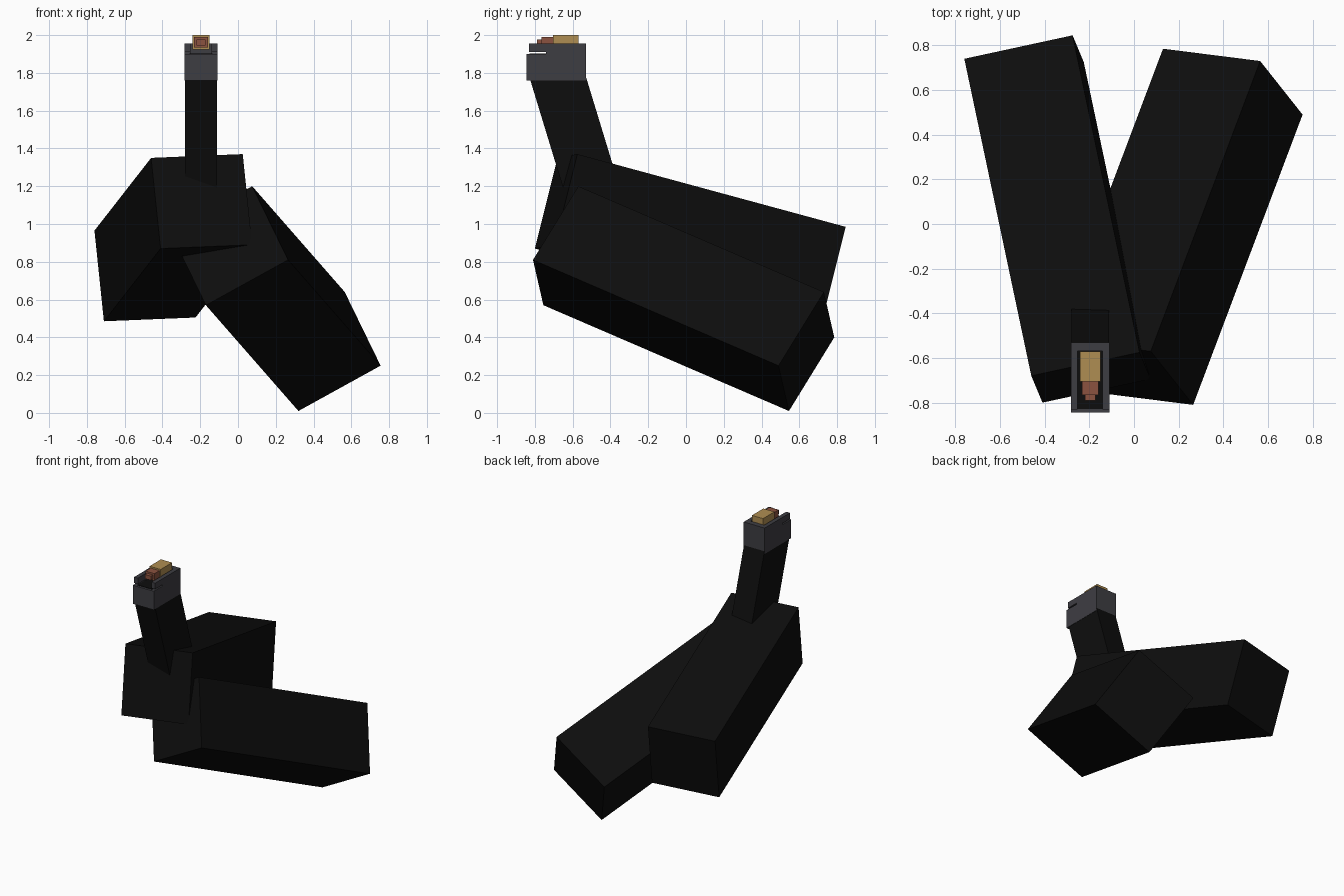
import bpy
from mathutils import Vector

if "Cube" in bpy.data.objects:
    bpy.data.objects.remove(bpy.data.objects["Cube"])


def material(name, rgb):
    m = bpy.data.materials.new(name)
    m.diffuse_color = (*rgb, 1)
    m.use_nodes = True
    m.node_tree.nodes["Principled BSDF"].inputs["Base Color"].default_value = m.diffuse_color
    return m


BLACK = material("matte black", (0.004, 0.004, 0.004))
GREY = material("dark steel", (0.048, 0.047, 0.055))
GOLD = material("brass", (0.43, 0.27, 0.085))
COPPER = material("copper", (0.26, 0.085, 0.05))


def slanted_box(name, corner, u, v, w, mat):
    """Box spanned from one corner by three edge vectors."""
    c, u, v, w = map(Vector, (corner, u, v, w))
    if u.cross(v).dot(w) < 0:
        u, v = v, u
    base = [c, c + u, c + u + v, c + v]
    verts = base + [p + w for p in base]
    faces = [(3, 2, 1, 0), (4, 5, 6, 7)]
    faces += [(i, (i + 1) % 4, (i + 1) % 4 + 4, i + 4) for i in range(4)]
    me = bpy.data.meshes.new(name)
    me.from_pydata(verts, [], faces)
    me.materials.append(mat)
    ob = bpy.data.objects.new(name, me)
    bpy.context.collection.objects.link(ob)
    return ob


def block(name, x, y, z, mat):
    """Upright box from (min, max) ranges."""
    return slanted_box(name, (x[0], y[0], z[0]), (x[1] - x[0], 0, 0),
                       (0, y[1] - y[0], 0), (0, 0, z[1] - z[0]), mat)


# Two long crossing bars, half a unit square in section
slanted_box("left_bar", (-0.46, -0.68, 1.35), (0.485, 0.105, 0.02),
            (0.05, -0.12, -0.48), (-0.30, 1.42, -0.385), BLACK)
slanted_box("right_bar", (0.075, -0.57, 1.20), (0.19, -0.24, -0.39),
            (-0.435, 0.055, -0.24), (0.49, 1.30, -0.56), BLACK)

# Leaning neck, sunk into the left bar and the head
slanted_box("neck", (-0.281, -0.638, 1.15), (0.17, 0, 0), (0, 0.30, 0),
            (0, -0.201, 0.66), BLACK)

# Head: solid body, dark floor, rear wall and side lips open at the front
CX = -0.196
X = (CX - 0.087, CX + 0.087)
block("head_body", X, (-0.845, -0.53), (1.76, 1.90), GREY)
block("head_floor", (CX - 0.06, CX + 0.06), (-0.828, -0.56), (1.896, 1.903), BLACK)
block("head_rear_wall", X, (-0.568, -0.53), (1.895, 1.955), GREY)
for side, s in (("left", -1), ("right", 1)):
    lip = sorted((CX + s * 0.087, CX + s * 0.056))
    block(side + "_lip", lip, (-0.83, -0.55), (1.91, 1.955), GREY)
    block(side + "_lip_base", lip, (-0.74, -0.55), (1.895, 1.912), GREY)

# Stepped round resting between the lips
for name, half, y, z, mat in (
        ("round_case", 0.046, (-0.705, -0.57), (1.925, 2.0), GOLD),
        ("round_nose", 0.037, (-0.765, -0.70), (1.935, 1.989), COPPER),
        ("round_tip", 0.024, (-0.79, -0.76), (1.945, 1.976), COPPER)):
    block(name, (CX - half, CX + half), y, z, mat)
